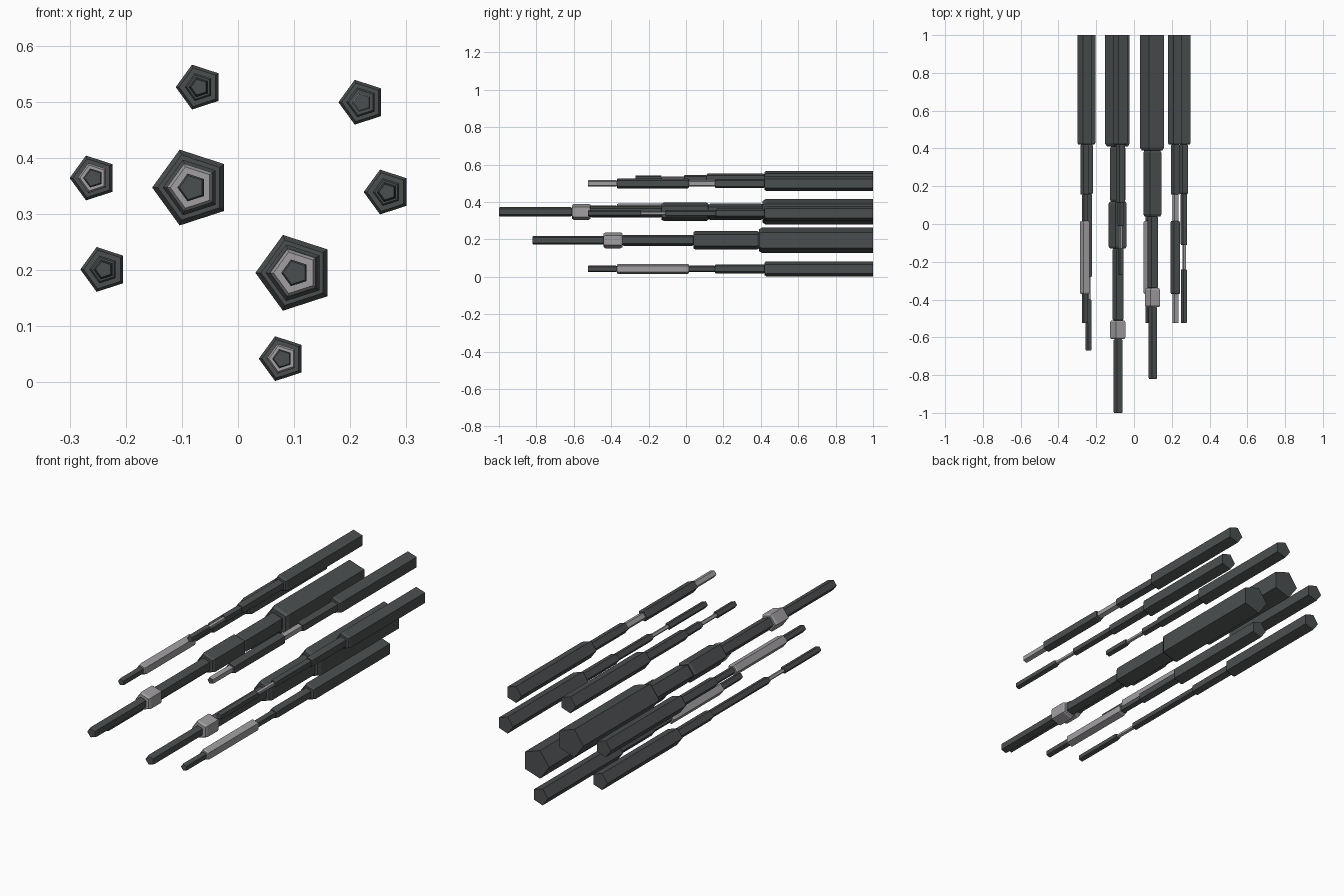
import bpy, bmesh, math

cube = bpy.data.objects.get("Cube")
if cube:
    bpy.data.objects.remove(cube, do_unlink=True)


def make_material(name, rgb):
    mat = bpy.data.materials.new(name)
    mat.use_nodes = True
    color = (*rgb, 1.0)
    mat.diffuse_color = color
    mat.node_tree.nodes["Principled BSDF"].inputs["Base Color"].default_value = color
    return mat


MATERIALS = [make_material("dark_metal", (0.07, 0.078, 0.081)),
             make_material("light_metal", (0.36, 0.345, 0.36))]
DARK, LIGHT = 0, 1
SIDES = 5


def antenna(name, x, z, segments):
    """Stepped five-sided rod; segments run back to front as (front y, radius, colour)."""
    bm = bmesh.new()
    # chamfered profile of (y, radius, colour)
    profile = []
    back = 1.0
    for i, (front, r, col) in enumerate(segments):
        cut, run = r * 0.14, r * 0.22
        if i == 0:
            profile.append((back, r, col))
        else:
            profile += [(back, r - cut, col), (back - run, r, col)]
        profile += [(front + run, r, col), (front, r - cut, col)]
        back = front

    # one ring of vertices per profile point
    rings = []
    for y, r, col in profile:
        ring = []
        for k in range(SIDES):
            a = math.pi + math.tau * k / SIDES
            ring.append(bm.verts.new((x + r * math.cos(a), y, z + r * math.sin(a))))
        rings.append(ring)

    # walls between rings; a step takes the colour of the wider side
    for i in range(len(rings) - 1):
        p, q = profile[i], profile[i + 1]
        col = p[2] if p[1] >= q[1] else q[2]
        for k in range(SIDES):
            n = (k + 1) % SIDES
            face = bm.faces.new((rings[i][k], rings[i][n], rings[i + 1][n], rings[i + 1][k]))
            face.material_index = col

    # dark end caps
    bm.faces.new(rings[0])
    bm.faces.new(rings[-1])
    bmesh.ops.recalc_face_normals(bm, faces=bm.faces)

    mesh = bpy.data.meshes.new(name)
    bm.to_mesh(mesh)
    bm.free()
    for mat in MATERIALS:
        mesh.materials.append(mat)
    obj = bpy.data.objects.new(name, mesh)
    bpy.context.collection.objects.link(obj)


# Large masts with a light collar
antenna("large_upper_mast", -0.082, 0.347, [
    (0.41, 0.071, DARK), (0.12, 0.046, DARK), (-0.13, 0.052, DARK),
    (-0.51, 0.032, DARK), (-0.61, 0.045, LIGHT), (-1.0, 0.026, DARK)])
antenna("large_lower_mast", 0.102, 0.195, [
    (0.39, 0.071, DARK), (0.04, 0.053, DARK), (-0.34, 0.031, DARK),
    (-0.44, 0.045, LIGHT), (-0.82, 0.025, DARK)])


# Small rods with a long sleeve; sleeve and trim colours alternate
def sleeved_rod(name, x, z, sleeve, trim, tip):
    antenna(name, x, z, [
        (0.42, 0.042, DARK), (0.155, 0.026, DARK), (0.015, 0.018, trim),
        (-0.37, 0.028, sleeve), (-0.525, 0.018, tip)])


sleeved_rod("right_sleeved_rod", -0.258, 0.364, LIGHT, DARK, DARK)
sleeved_rod("bottom_sleeved_rod", 0.079, 0.042, LIGHT, DARK, DARK)
sleeved_rod("top_left_sleeved_rod", 0.221, 0.499, DARK, LIGHT, LIGHT)


# Small rods with a thin light neck behind the tip
def necked_rod(name, x, z, shoulder, neck_back, neck_front, tip):
    antenna(name, x, z, [
        (0.42, 0.042, DARK), (shoulder, 0.026, DARK), (neck_back, 0.019, DARK),
        (neck_front, 0.010, LIGHT), (tip, 0.017, DARK)])


necked_rod("top_necked_rod", -0.069, 0.526, 0.11, -0.01, -0.13, -0.27)
necked_rod("left_necked_rod", 0.266, 0.339, 0.16, -0.11, -0.24, -0.525)
necked_rod("right_necked_rod", -0.239, 0.201, 0.16, -0.28, -0.40, -0.67)
